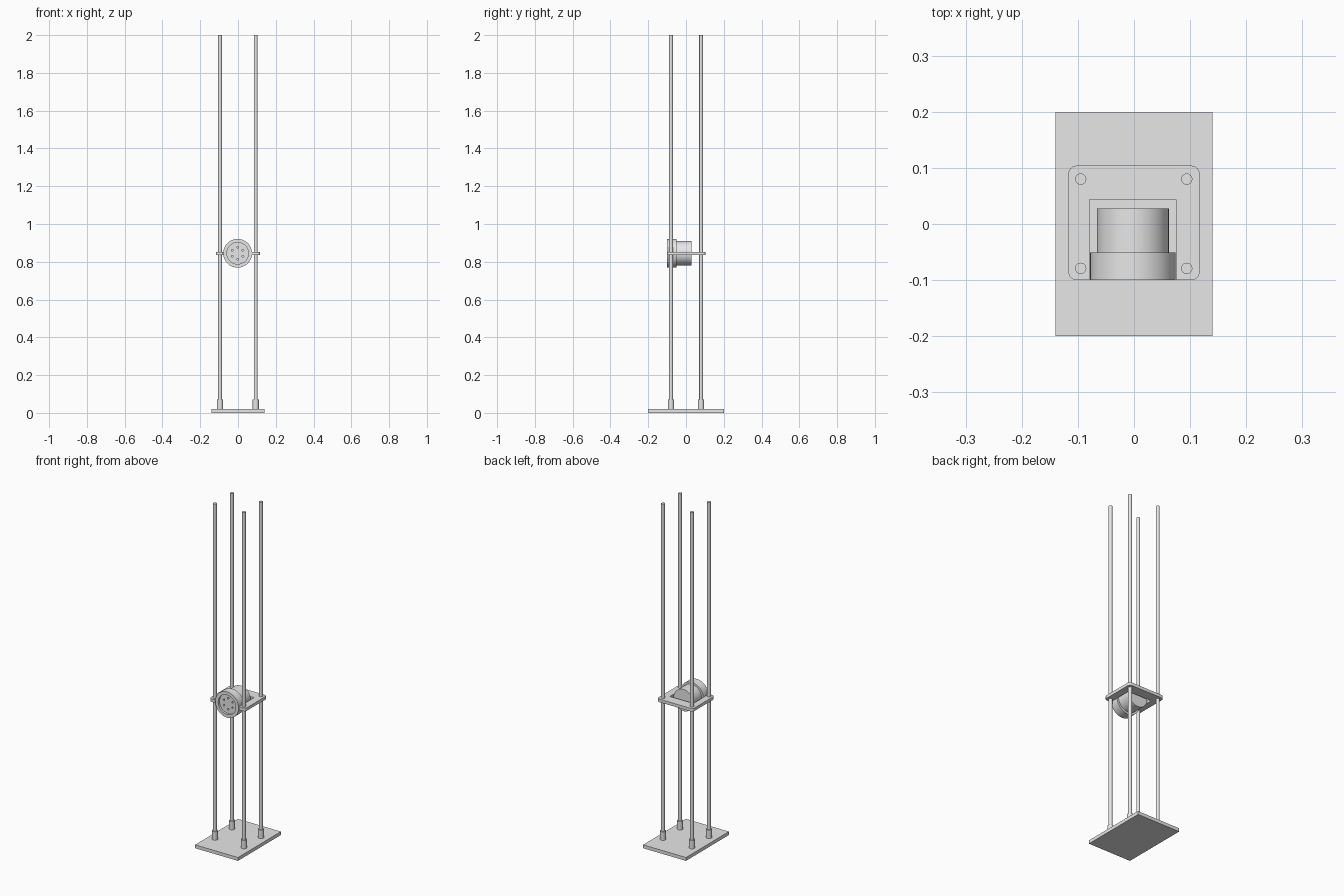
import bpy, bmesh, math
from mathutils import Vector, Matrix

cube = bpy.data.objects.get("Cube")
if cube:
    bpy.data.objects.remove(cube, do_unlink=True)

grey = bpy.data.materials.new("light grey")
grey.use_nodes = True
grey.diffuse_color = (0.8, 0.8, 0.8, 1)
grey.node_tree.nodes["Principled BSDF"].inputs["Base Color"].default_value = (0.8, 0.8, 0.8, 1)


def finish(name, bm, smooth=True):
    bmesh.ops.recalc_face_normals(bm, faces=bm.faces)
    mesh = bpy.data.meshes.new(name)
    bm.to_mesh(mesh)
    bm.free()
    mesh.materials.append(grey)
    obj = bpy.data.objects.new(name, mesh)
    bpy.context.collection.objects.link(obj)
    if smooth:
        bpy.ops.object.select_all(action='DESELECT')
        obj.select_set(True)
        bpy.context.view_layer.objects.active = obj
        bpy.ops.object.shade_smooth_by_angle(angle=math.radians(30))
    return obj


def slab(name, outline, z0, z1):
    bm = bmesh.new()
    face = bm.faces.new([bm.verts.new((x, y, z0)) for x, y in outline])
    top = bmesh.ops.extrude_face_region(bm, geom=[face])["geom"]
    verts = [v for v in top if isinstance(v, bmesh.types.BMVert)]
    bmesh.ops.translate(bm, verts=verts, vec=(0, 0, z1 - z0))
    return finish(name, bm)


def cylinder(name, x, y, z0, z1, radius):
    bm = bmesh.new()
    bmesh.ops.create_cone(bm, cap_ends=True, segments=32, radius1=radius, radius2=radius,
                          depth=z1 - z0, matrix=Matrix.Translation((x, y, (z0 + z1) / 2)))
    return finish(name, bm)


def arc(cx, cy, r, start, steps=6):
    angles = [math.radians(start + 90 * i / steps) for i in range(steps + 1)]
    return [(cx + r * math.cos(a), cy + r * math.sin(a)) for a in angles]


# Base plate
slab("base_plate", [(-0.14, -0.2), (0.14, -0.2), (0.14, 0.2), (-0.14, 0.2)], 0, 0.02)

# Four rods, each in a socket
for side, x in (("right", -0.095), ("left", 0.094)):
    for end, y in (("front", -0.079), ("back", 0.08)):
        cylinder(f"{end}_{side}_rod", x, y, 0.02, 2, 0.01)
        cylinder(f"{end}_{side}_socket", x, y, 0.02, 0.07, 0.016)

# Carrier plate: rounded corners, opening cut through to the front
r, w, front, back = 0.015, 0.117, -0.1, 0.104
outline = [(0.075, front)]
outline += arc(w - r, front + r, r, 270)
outline += arc(w - r, back - r, r, 0)
outline += arc(r - w, back - r, r, 90)
outline += arc(r - w, front + r, r, 180)
outline += [(-0.079, front), (-0.079, 0.044), (0.075, 0.044)]
slab("carrier_plate", outline, 0.835, 0.853)

# Round housing with a wide recessed front rim, turned about the y axis
centre = Vector((-0.002, 0, 0.845))
profile = [(0, -0.088), (0.057, -0.088), (0.057, -0.1), (0.076, -0.1),
           (0.076, -0.051), (0.064, -0.051), (0.064, 0.028), (0, 0.028)]
bm = bmesh.new()
points = [bm.verts.new(centre + Vector((rad, y, 0))) for rad, y in profile]
edges = [bm.edges.new(pair) for pair in zip(points, points[1:])]
bmesh.ops.spin(bm, geom=points + edges, cent=centre, axis=(0, 1, 0),
               angle=math.tau, steps=64)
bmesh.ops.remove_doubles(bm, verts=bm.verts, dist=0.0001)
housing = finish("housing", bm)

# Ring of small blind holes in the recessed face
bm = bmesh.new()
for i in range(6):
    a = math.tau * i / 6 + math.pi / 6
    place = Matrix.Translation(centre + Vector((0.032 * math.cos(a), -0.085, 0.032 * math.sin(a))))
    bmesh.ops.create_cone(bm, cap_ends=True, segments=16, radius1=0.005, radius2=0.005,
                          depth=0.03, matrix=place @ Matrix.Rotation(math.pi / 2, 4, 'X'))
cutter = finish("hole_cutter", bm, False)
cutter.hide_render = True
cutter.hide_set(True)
cut = housing.modifiers.new("holes", 'BOOLEAN')
cut.operation = 'DIFFERENCE'
cut.solver = 'EXACT'
cut.object = cutter
